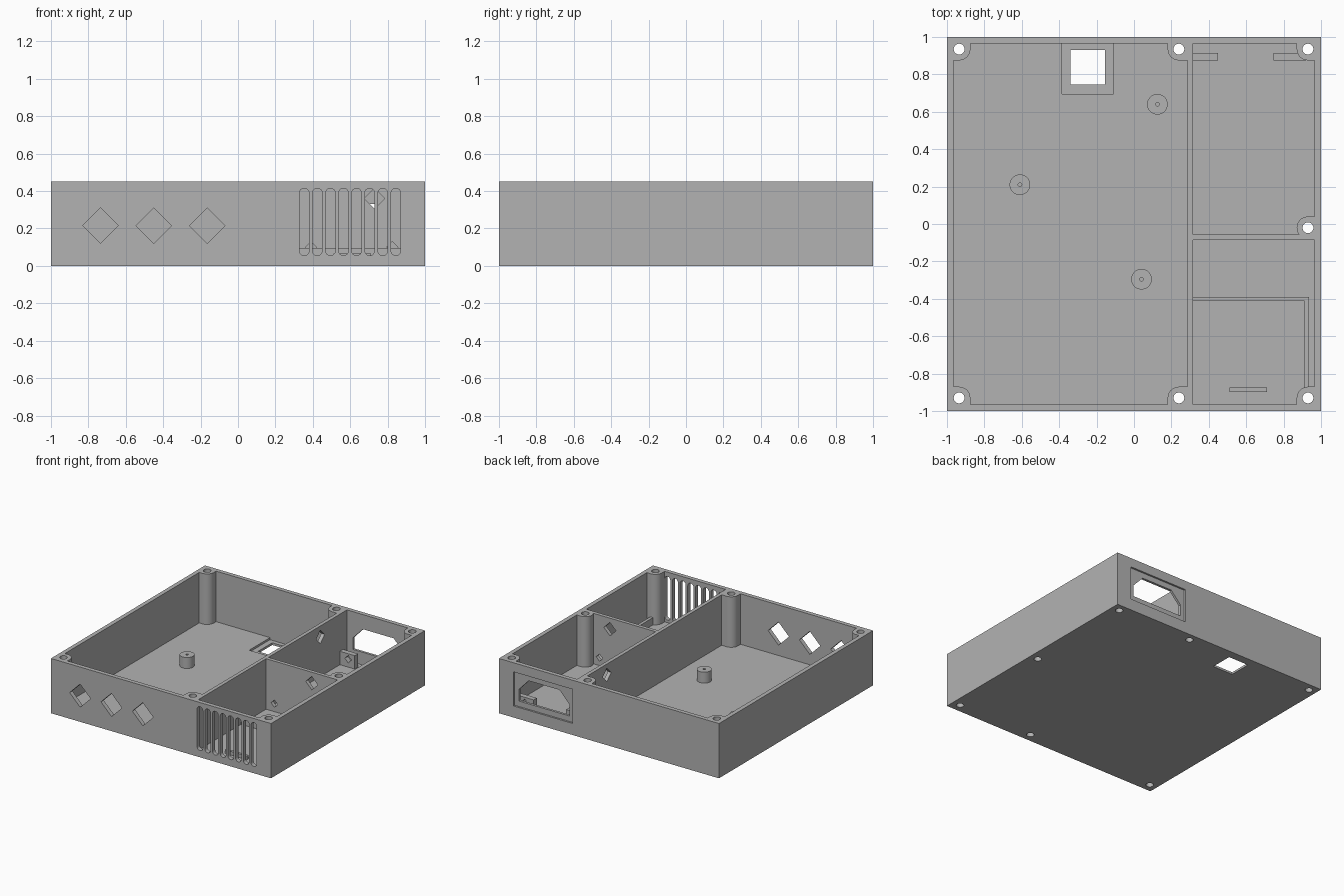
import bpy, bmesh, math
from mathutils import Matrix, Vector

if "Cube" in bpy.data.objects:
    bpy.data.objects.remove(bpy.data.objects["Cube"])

H, WALL, FLOOR = 0.45, 0.035, 0.035
IN = 1 - WALL

grey = bpy.data.materials.new("grey plastic")
grey.diffuse_color = (0.45, 0.45, 0.45, 1)
grey.use_nodes = True
grey.node_tree.nodes["Principled BSDF"].inputs["Base Color"].default_value = grey.diffuse_color


def finish(name, bm):
    bmesh.ops.recalc_face_normals(bm, faces=bm.faces)
    me = bpy.data.meshes.new(name)
    bm.to_mesh(me)
    bm.free()
    ob = bpy.data.objects.new(name, me)
    bpy.context.collection.objects.link(ob)
    me.materials.append(grey)
    return ob


def box(name, x0, x1, y0, y1, z0, z1):
    bm = bmesh.new()
    size = Matrix.Diagonal((x1 - x0, y1 - y0, z1 - z0, 1))
    mid = Matrix.Translation(((x0 + x1) / 2, (y0 + y1) / 2, (z0 + z1) / 2))
    bmesh.ops.create_cube(bm, size=1, matrix=mid @ size)
    return finish(name, bm)


def cylinder(name, x, y, r, z0, z1, n=40):
    bm = bmesh.new()
    bmesh.ops.create_cone(bm, cap_ends=True, segments=n, radius1=r, radius2=r, depth=z1 - z0,
                          matrix=Matrix.Translation((x, y, (z0 + z1) / 2)))
    return finish(name, bm)


def prism(name, points, a, b, axis="y"):
    """Extrude a profile of (across, z) points from a to b along x or y."""
    bm = bmesh.new()
    place = (lambda u, z, d: (u, d, z)) if axis == "y" else (lambda u, z, d: (d, u, z))
    f = bm.faces.new([bm.verts.new(place(u, z, a)) for u, z in points])
    ext = bmesh.ops.extrude_face_region(bm, geom=[f])["geom"]
    shift = Vector(place(0, 0, b - a))
    for v in ext:
        if isinstance(v, bmesh.types.BMVert):
            v.co += shift
    return finish(name, bm)


def diamond(u, z, r):
    return [(u - r, z), (u, z - r), (u + r, z), (u, z + r)]


case = box("enclosure", -1, 1, -1, 1, 0, H)


def combine(part, op):
    mod = case.modifiers.new("bool", "BOOLEAN")
    mod.operation, mod.solver, mod.object = op, "EXACT", part
    bpy.context.view_layer.objects.active = case
    bpy.ops.object.modifier_apply(modifier=mod.name)
    bpy.data.objects.remove(part)


def cut(part):
    combine(part, "DIFFERENCE")


def add(part):
    combine(part, "UNION")


# three open compartments, leaving the partitions between them
cut(box("main_bay", -IN, 0.285, -IN, IN, FLOOR, 0.6))
cut(box("rear_bay", 0.315, IN, -0.055, IN, FLOOR, 0.6))
cut(box("front_bay", 0.315, IN, -IN, -0.085, FLOOR, 0.6))

# screw bosses, squared off towards the walls they touch
bosses = [(-0.935, 0.935, -1, 1), (0.24, 0.935, 1, 1), (0.93, 0.935, 1, 1), (0.93, -0.02, 1, 0),
          (-0.935, -0.93, -1, -1), (0.24, -0.93, 1, -1), (0.93, -0.93, 1, -1)]
for x, y, sx, sy in bosses:
    add(cylinder("screw_boss", x, y, 0.06, 0.01, H))
    xe = x + sx * 0.055
    add(box("boss_web", min(x, xe), max(x, xe), y - 0.06, y + 0.06, 0.012, H))
    if sy:
        ye = y + sy * 0.055
        add(box("boss_web", x - 0.06, x + 0.06, min(y, ye), max(y, ye), 0.014, H))

# board standoffs with pilot holes
for x, y in [(0.125, 0.64), (-0.61, 0.21), (0.04, -0.295)]:
    add(cylinder("standoff", x, y, 0.055, 0.02, 0.125))
    cut(cylinder("pilot_hole", x, y, 0.01, 0.05, 0.2, 16))

# low fence, stop bar and inlet brackets
add(box("fence_long", 0.30, 0.935, -0.41, -0.39, 0.02, 0.095))
add(box("fence_side", 0.91, 0.935, -0.90, -0.40, 0.02, 0.095))
add(box("stop_bar", 0.51, 0.71, -0.897, -0.875, 0.02, 0.065))
add(box("bracket_left", 0.30, 0.45, 0.873, 0.915, 0.02, 0.145))
add(box("bracket_right", 0.745, 0.92, 0.873, 0.915, 0.02, 0.145))

# screw holes right through
for x, y, _, _ in bosses:
    cut(cylinder("screw_hole", x, y, 0.029, -0.1, 0.6, 32))

# floor opening with a shallow recess round it
cut(box("floor_recess", -0.385, -0.11, 0.695, IN, 0.018, 0.1))
cut(box("floor_opening", -0.34, -0.155, 0.745, 0.93, -0.1, 0.1))

# diamond openings in the front wall
for x in (-0.735, -0.45, -0.165):
    cut(prism("front_diamond", diamond(x, 0.215, 0.095), -1.1, -0.94))

# rounded vent slots
for i in range(8):
    x, r = 0.354 + i * 0.07, 0.026
    arc = [math.pi * k / 8 for k in range(9)]
    pts = [(x + r * math.cos(a), 0.389 + r * math.sin(a)) for a in arc]
    pts += [(x - r * math.cos(a), 0.081 - r * math.sin(a)) for a in arc]
    cut(prism("vent_slot", pts, -1.1, -0.95))

# wire passages in the partitions and brackets
cut(prism("wire_hole", diamond(0.73, 0.36, 0.055), -0.12, -0.02))
cut(prism("wire_hole", diamond(0.62, 0.36, 0.055), 0.25, 0.35, "x"))
for x in (0.39, 0.825):
    cut(prism("small_hole", diamond(x, 0.1, 0.03), -0.12, -0.02))
    cut(prism("bracket_hole", diamond(x, 0.1, 0.03), 0.85, 0.94))

# power inlet: shallow plate recess and chamfered opening
cut(box("inlet_recess", 0.333, 0.867, 0.985, 1.1, 0.095, 0.375))
inlet = [(0.37, 0.14), (0.83, 0.14), (0.83, 0.235), (0.74, 0.33), (0.46, 0.33), (0.37, 0.235)]
cut(prism("inlet_opening", inlet, 0.94, 1.1))

bpy.ops.object.select_all(action="DESELECT")
case.select_set(True)
bpy.context.view_layer.objects.active = case
bpy.ops.object.shade_smooth_by_angle(angle=math.radians(30))
